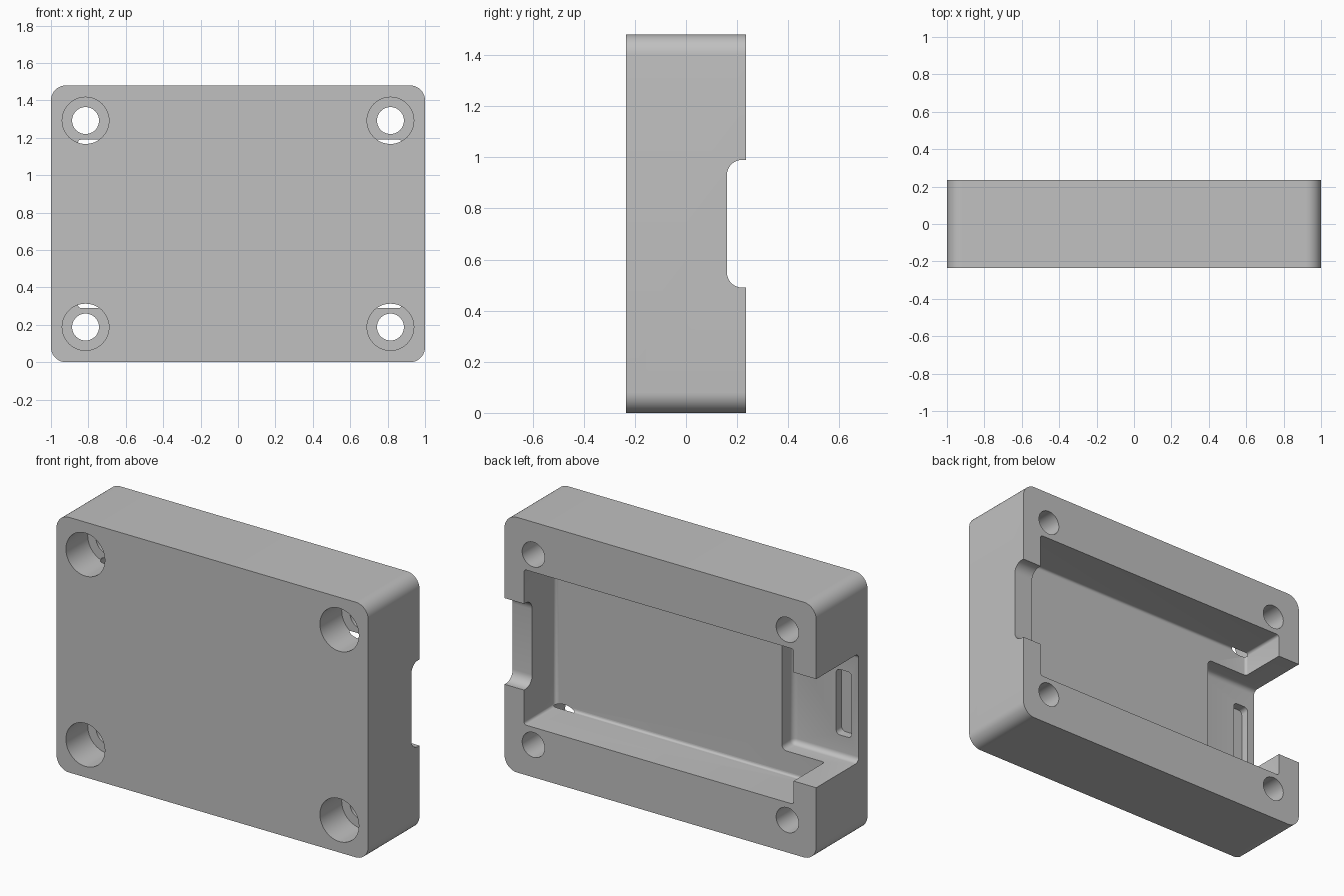
import bpy, bmesh, math
from mathutils import Matrix, Vector

if "Cube" in bpy.data.objects:
    bpy.data.objects.remove(bpy.data.objects["Cube"])

H = 1.48      # height
D = 0.235     # half depth


def make_object(name, bm):
    bmesh.ops.recalc_face_normals(bm, faces=bm.faces)
    mesh = bpy.data.meshes.new(name)
    bm.to_mesh(mesh)
    bm.free()
    ob = bpy.data.objects.new(name, mesh)
    bpy.context.collection.objects.link(ob)
    return ob


def rounded_box(name, lo, hi, radius=0, rule=None, segments=6):
    """Box from lo to hi; edges picked by rule(midpoint, direction) are rounded."""
    lo, hi = Vector(lo), Vector(hi)
    bm = bmesh.new()
    bmesh.ops.create_cube(bm, size=1)
    for v in bm.verts:
        v.co = [(lo[i] + hi[i]) / 2 + v.co[i] * (hi[i] - lo[i]) for i in range(3)]
    if rule:
        picked = []
        for e in bm.edges:
            a, b = e.verts[0].co, e.verts[1].co
            axis = max(range(3), key=lambda i: abs(a[i] - b[i]))
            if rule((a + b) / 2, "xyz"[axis]):
                picked.append(e)
        bmesh.ops.bevel(bm, geom=picked, offset=radius, segments=segments,
                        profile=0.5, affect='EDGES', clamp_overlap=True)
    return make_object(name, bm)


def cylinder(name, x, z, radius, y0, y1):
    bm = bmesh.new()
    bmesh.ops.create_cone(bm, cap_ends=True, segments=48, radius1=radius,
                          radius2=radius, depth=y1 - y0)
    bm.transform(Matrix.Translation((x, (y0 + y1) / 2, z))
                 @ Matrix.Rotation(math.pi / 2, 4, 'X'))
    return make_object(name, bm)


def cut(body, cutter):
    mod = body.modifiers.new("cut", 'BOOLEAN')
    mod.operation, mod.solver, mod.object = 'DIFFERENCE', 'EXACT', cutter
    bpy.context.view_layer.objects.active = body
    bpy.ops.object.modifier_apply(modifier=mod.name)
    bpy.data.objects.remove(cutter, do_unlink=True)


# Block with four rounded corners
case = rounded_box("enclosure_case", (-1, -D, 0), (1, D, H), 0.08,
                   lambda m, d: d == "y", 10)

# Main pocket, open at the back
cut(case, rounded_box("pocket", (-0.855, -0.05, 0.29), (0.875, 0.4, 1.19), 0.015,
                      lambda m, d: d == "y" or m.y < 0, 4))

# Deep connector opening through the left end
cut(case, rounded_box("connector_opening", (-1.2, -0.155, 0.425), (-0.58, 0.4, 1.055), 0.03,
                      lambda m, d: m.x > -1 and (m.y < 0 or (d == "y" and m.x > -0.6))))

# Shallow groove in the floor of the connector opening
cut(case, rounded_box("floor_groove", (-0.955, -0.205, 0.55), (-0.855, -0.1, 0.93), 0.025,
                      lambda m, d: d == "y"))

# Shallow cable notch in the right end
cut(case, rounded_box("cable_notch", (0.8, 0.16, 0.49), (1.2, 0.4, 0.99), 0.06,
                      lambda m, d: d == "x" and m.y < 0.2, 8))

# Counterbored screw holes
for x in (-0.815, 0.815):
    for z in (0.188, H - 0.188):
        cut(case, cylinder("counterbore", x, z, 0.125, -0.4, -0.035))
        cut(case, cylinder("screw_hole", x, z, 0.072, -0.4, 0.4))

# Plain grey finish
grey = bpy.data.materials.new("grey_plastic")
grey.diffuse_color = (0.53, 0.53, 0.53, 1)
grey.use_nodes = True
grey.node_tree.nodes["Principled BSDF"].inputs["Base Color"].default_value = grey.diffuse_color
case.data.materials.clear()
case.data.materials.append(grey)
for p in case.data.polygons:
    p.material_index = 0

bpy.ops.object.select_all(action='DESELECT')
case.select_set(True)
bpy.context.view_layer.objects.active = case
bpy.ops.object.shade_smooth_by_angle(angle=math.radians(30))
